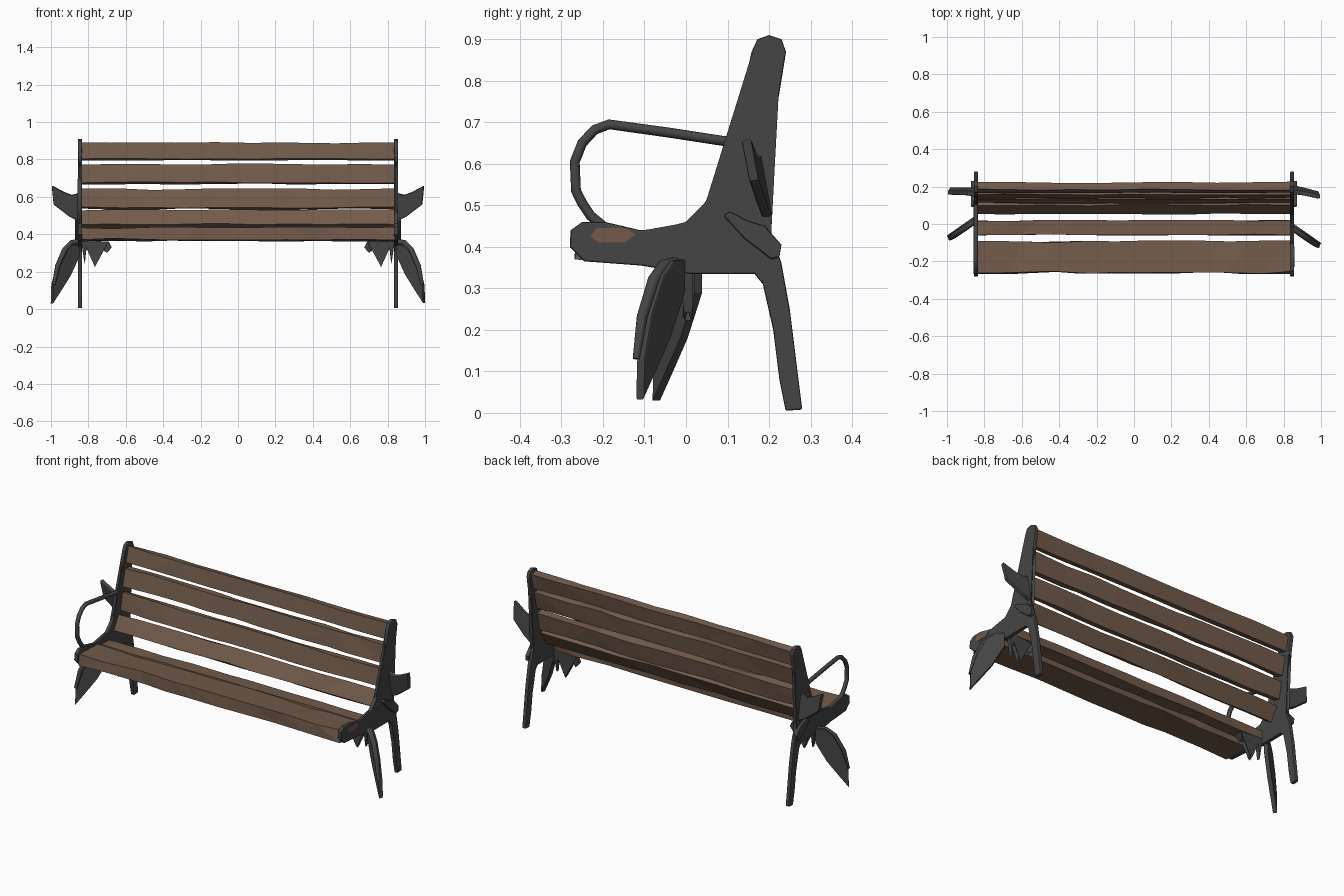
import bpy
import bmesh
import random
from math import sin, cos
from mathutils import Vector

random.seed(4)
if "Cube" in bpy.data.objects:
    bpy.data.objects.remove(bpy.data.objects["Cube"])


def material(name, rgb):
    m = bpy.data.materials.new(name)
    m.use_nodes = True
    m.diffuse_color = (*rgb, 1)
    m.node_tree.nodes["Principled BSDF"].inputs["Base Color"].default_value = (*rgb, 1)
    return m


wood = material("weathered wood", (0.17, 0.105, 0.07))
iron = material("dark iron", (0.06, 0.06, 0.061))


def finish(name, bm, mat):
    bmesh.ops.recalc_face_normals(bm, faces=bm.faces)
    mesh = bpy.data.meshes.new(name)
    bm.to_mesh(mesh)
    bm.free()
    mesh.materials.append(mat)
    ob = bpy.data.objects.new(name, mesh)
    bpy.context.collection.objects.link(ob)
    return ob


def plate(name, points, thickness, mat=iron, bevel=0.0):
    """Flat outline given thickness about its middle."""
    bm = bmesh.new()
    bm.faces.new([bm.verts.new(p) for p in points])
    bmesh.ops.triangulate(bm, faces=bm.faces)
    ob = finish(name, bm, mat)
    solid = ob.modifiers.new("thickness", "SOLIDIFY")
    solid.thickness = thickness
    solid.offset = 0
    if bevel:
        bev = ob.modifiers.new("soft edge", "BEVEL")
        bev.width = bevel
        bev.segments = 2
        bev.limit_method = "ANGLE"
        bev.angle_limit = 1.0
    return ob


def tube(name, points, radius, widths=None):
    curve = bpy.data.curves.new(name, "CURVE")
    curve.dimensions = "3D"
    curve.bevel_depth = radius
    curve.bevel_resolution = 2
    curve.use_fill_caps = True
    spline = curve.splines.new("POLY")
    spline.points.add(len(points) - 1)
    for i, p in enumerate(points):
        spline.points[i].co = (*p, 1)
        spline.points[i].radius = widths[i] if widths else 1
    curve.materials.append(iron)
    ob = bpy.data.objects.new(name, curve)
    bpy.context.collection.objects.link(ob)
    return ob


def slat(name, y, z, height, depth, lean, sections=9):
    """Rough board along x; its height axis leans back by the given angle."""
    up = Vector((0, sin(lean), cos(lean)))
    out = Vector((0, cos(lean), -sin(lean)))
    bm = bmesh.new()
    rings = []
    for i in range(sections + 1):
        inner = 0 < i < sections
        ring = []
        for a, b in ((-1, -1), (1, -1), (1, 1), (-1, 1)):
            x = -0.835 + 1.675 * i / sections + (random.uniform(-0.06, 0.06) if inner else 0)
            chip = 1 - random.choice((0, 0.03, 0.06, 0.14))
            wear = 1 - random.choice((0, 0.05, 0.1, 0.25))
            p = Vector((x, y, z)) + up * (a * height / 2 * chip) + out * (b * depth / 2 * wear)
            ring.append(bm.verts.new(p))
        rings.append(ring)
    for r, s in zip(rings, rings[1:]):
        for k in range(4):
            n = (k + 1) % 4
            bm.faces.new((r[k], r[n], s[n], s[k]))
    bm.faces.new(rings[0])
    bm.faces.new(rings[-1])
    bmesh.ops.triangulate(bm, faces=bm.faces)
    return finish(name, bm, wood)


# Wooden boards: name, y, z, height, depth, lean
boards = [
    ("back_slat_top", 0.195, 0.843, 0.092, 0.045, 0.2),
    ("back_slat_upper", 0.168, 0.722, 0.108, 0.045, 0.2),
    ("back_slat_middle", 0.142, 0.588, 0.108, 0.045, 0.22),
    ("back_slat_lower", 0.095, 0.482, 0.095, 0.045, 0.55),
    ("seat_slat_rear", -0.02, 0.39, 0.082, 0.05, 1.6),
    ("seat_slat_front", -0.178, 0.4, 0.178, 0.07, 1.62),
]
for b in boards:
    slat(*b)

# Cast end frames: back post, seat arm and rear leg in one outline (y, z)
outline = [
    (.2, .91), (.172, .9), (.158, .87), (.14, .79), (.115, .67), (.09, .585),
    (.045, .505), (0, .46), (-.06, .44), (-.11, .44), (-.195, .46), (-.25, .46),
    (-.278, .44), (-.28, .4), (-.245, .365), (-.11, .355), (.01, .335),
    (.165, .335), (.185, .31), (.21, .2), (.225, .08), (.24, .005), (.28, .008),
    (.25, .25), (.23, .36), (.207, .43), (.19, .51), (.195, .635),
    (.225, .77), (.241, .87), (.23, .9),
]
for side, s, shift in (("left", 1, 0), ("right", -1, 0.04)):
    fx = 0.845 * s
    plate(side + "_end_frame", [(fx, y, z) for y, z in outline], 0.022, bevel=0.006)

    # Lower blade sweeping outward and forward from the seat
    blade = [(.85, .37), (.89, .365), (.925, .33), (.965, .24), (.992, .13),
             (.995, .03), (.95, .1), (.9, .18), (.868, .25), (.85, .29)]
    plate(side + "_lower_blade",
          [(s * x, -0.01 - 0.7 * (x - 0.85) + shift, z) for x, z in blade], 0.022, bevel=0.004)
    rim = [(.85, .36), (.89, .355), (.925, .32), (.965, .23), (.985, .13)]
    tube(side + "_blade_rim",
         [(s * x, -0.025 - 0.7 * (x - 0.85) + shift, z) for x, z in rim],
         0.015, (1, 1, 1, 0.9, 0.6))

    # Upper fin standing out beside the back post
    fin = [(.85, .47), (.9, .495), (.985, .56), (.995, .66), (.93, .625), (.89, .61), (.85, .62)]
    plate(side + "_upper_fin",
          [(s * x, 0.275 - 0.18 * z - 0.12 * (x - 0.9) * s, z) for x, z in fin],
          0.024, bevel=0.005)

    # Root bar fixing the fin to the frame
    bar = [(.09, .475), (.105, .485), (.15, .462), (.19, .45), (.23, .405),
           (.225, .375), (.205, .37), (.14, .42)]
    plate(side + "_fin_root", [(s * 0.86, y, z) for y, z in bar], 0.024, bevel=0.005)

    # Broken bracket hanging under the seat
    bracket = [(.84, .37), (.69, .36), (.675, .33), (.7, .3), (.735, .325), (.75, .3),
               (.765, .22), (.775, .3), (.81, .32), (.82, .24)]
    plate(side + "_under_bracket",
          [(s * x, 0.005, z) for x, z in bracket], 0.024, bevel=0.004)

# Single surviving armrest loop on the right end
loop = [(.125, .655), (.09, .655), (-.04, .675), (-.185, .695), (-.22, .682), (-.25, .65),
        (-.268, .605), (-.265, .535), (-.25, .505), (-.23, .475), (-.2, .45)]
tube("armrest_loop", [(-0.845, y, z) for y, z in loop], 0.012)

# Bare wood end showing through the left frame
knot = [(-.23, .425), (-.215, .445), (-.15, .447), (-.12, .43), (-.15, .41), (-.21, .41)]
plate("exposed_slat_end", [(0.856, y, z) for y, z in knot], 0.006, wood)
